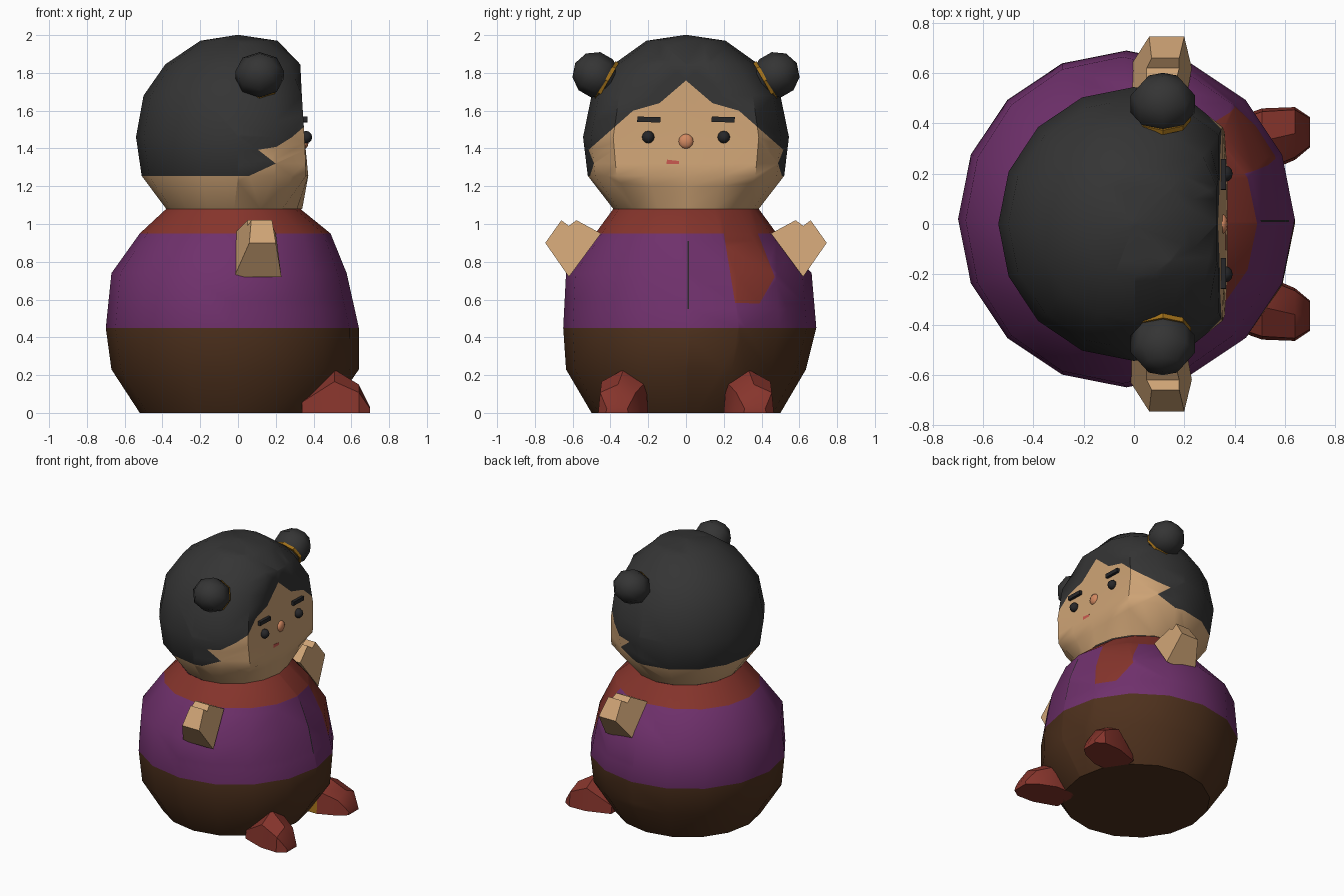
import bpy, bmesh, math
from mathutils import Vector, Matrix

if "Cube" in bpy.data.objects:
    bpy.data.objects.remove(bpy.data.objects["Cube"])

COLORS = dict(hair=(.035, .035, .035), skin=(.62, .37, .18), purple=(.16, .03, .15),
              brown=(.075, .03, .012), red=(.24, .035, .025), gold=(.35, .16, .01),
              dark=(.02, .02, .022), nose=(.65, .25, .12), mouth=(.6, .1, .08))
MATS = {}
for n, c in COLORS.items():
    MATS[n] = bpy.data.materials.new(n)
    MATS[n].diffuse_color = (*c, 1)


def make(name, bm, mats, smooth=None):
    me = bpy.data.meshes.new(name)
    bmesh.ops.recalc_face_normals(bm, faces=bm.faces)
    bm.to_mesh(me)
    bm.free()
    ob = bpy.data.objects.new(name, me)
    bpy.context.collection.objects.link(ob)
    for m in mats:
        me.materials.append(MATS[m])
    if smooth:
        bpy.ops.object.select_all(action='DESELECT')
        ob.select_set(True)
        bpy.context.view_layer.objects.active = ob
        bpy.ops.object.shade_smooth_by_angle(angle=math.radians(smooth))
    return ob


def loft(rings, closed=True, cap_start=False, cap_end=False):
    bm = bmesh.new()
    vs = [[bm.verts.new(p) for p in r] for r in rings]
    n = len(rings[0])
    for a, b in zip(vs, vs[1:]):
        for i in range(n if closed else n - 1):
            j = (i + 1) % n
            bm.faces.new((a[i], a[j], b[j], b[i]))
    if cap_start:
        bm.faces.new(vs[0])
    if cap_end:
        bm.faces.new(vs[-1])
    return bm


def ring(z, x0, x1, ry, cy=0, clamp=9, n=16):
    cx, rx = (x0 + x1) / 2, (x1 - x0) / 2
    return [(min(clamp, cx + rx * math.cos(2 * math.pi * i / n)),
             cy + ry * math.sin(2 * math.pi * i / n), z) for i in range(n)]


def cut(bm, co, no):
    """Score the front half of a mesh along a plane."""
    fs = [f for f in bm.faces if f.calc_center_median().x > -.02]
    geom = fs + list({e for f in fs for e in f.edges}) + list({v for f in fs for v in f.verts})
    bmesh.ops.bisect_plane(bm, geom=geom, plane_co=co, plane_no=no, dist=1e-5)


def score_front(bm, pts, close=True):
    for a, b in zip(pts, pts[1:] + pts[:1] if close else pts[1:]):
        cut(bm, (0, *a), (0, b[1] - a[1], a[0] - b[0]))


def inside(p, poly):
    r = False
    for a, b in zip(poly, poly[1:] + poly[:1]):
        if (a[1] > p[1]) != (b[1] > p[1]) and p[0] < a[0] + (p[1] - a[1]) * (b[0] - a[0]) / (b[1] - a[1]):
            r = not r
    return r


def interp(t, pts):
    for (a, u), (b, v) in zip(pts, pts[1:]):
        if a <= t <= b:
            return u + (v - u) * (t - a) / (b - a)
    return pts[-1][1]


# Body: trousers, jacket and collar bands, with scarf tail and zip on the front
body = loft([ring(0, -.52, .48, .50), ring(.23, -.67, .64, .635), ring(.45, -.70, .64, .67, .02),
             ring(.74, -.67, .575, .65, .015), ring(.95, -.52, .49, .48), ring(1.08, -.38, .33, .385)],
            cap_start=True)
tail = [(.20, .95), (.38, .951), (.47, .72), (.39, .58), (.26, .581)]
fastener = [(.008, .55), (.008, .91), (.016, .91), (.016, .55)]
score_front(body, tail)
score_front(body, fastener)
for f in body.faces:
    c = f.calc_center_median()
    f.material_index = 0 if c.z < .45 else 1 if c.z < .95 else 2
    if c.x > 0 and inside((c.y, c.z), tail):
        f.material_index = 2
    if c.x > 0 and inside((c.y, c.z), fastener):
        f.material_index = 3
make("body", body, ["brown", "purple", "red", "dark"], 45)

# Head: round with a flattened face, hairline scored into the surface
head = loft([ring(1.08, -.38, .34, .385), ring(1.255, -.51, .51, .52, clamp=.372),
             ring(1.46, -.54, .54, .545, clamp=.352), ring(1.68, -.50, .50, .50, clamp=.338),
             ring(1.845, -.385, .385, .385, clamp=.33), ring(1.97, -.20, .21, .21),
             ring(2.0, -.01, .01, .01)], cap_end=True)
fringe = [(0, 1.76), (.14, 1.64), (.28, 1.60), (.53, 1.38)]
side = [(1.255, .06), (1.32, .20), (1.39, .11), (1.46, .11)]
score_front(head, fringe, False)
score_front(head, [(-y, z) for y, z in fringe], False)
for (z0, x0), (z1, x1) in zip(side[:2], side[1:3]):
    cut(head, (x0, 0, z0), (z1 - z0, 0, x0 - x1))
cut(head, (0, 0, 1.32), (0, 0, 1))
cut(head, (0, 0, 1.39), (0, 0, 1))
for f in head.faces:
    c = f.calc_center_median()
    skin = c.z < 1.255 or (c.x > 0 and c.z < interp(abs(c.y), fringe) and c.x > interp(c.z, side))
    f.material_index = 0 if skin else 1
make("head", head, ["skin", "hair"], 50)


def ball(name, loc, scale, mat, seg=12, rot=None, smooth=60):
    bm = bmesh.new()
    m = Matrix.Translation(loc) @ (rot or Matrix()) @ Matrix.Diagonal((*scale, 1))
    bmesh.ops.create_uvsphere(bm, u_segments=seg, v_segments=max(5, seg // 2), radius=1, matrix=m)
    return make(name, bm, [mat], smooth)


def box(name, loc, size, mat, tilt=0):
    bm = bmesh.new()
    m = Matrix.Translation(loc) @ Matrix.Rotation(tilt, 4, 'X') @ Matrix.Diagonal((*size, 1))
    bmesh.ops.create_cube(bm, size=1, matrix=m)
    return make(name, bm, [mat])


for s, tag in ((-1, "right"), (1, "left")):
    # Eyes and brows
    ball("eye_" + tag, (.36, s * .2, 1.46), (.033, .033, .033), "dark")
    box("brow_" + tag, (.352, s * .197, 1.553), (.03, .122, .028), "dark", -.03)

    # Hair buns with gold bands
    rot = Vector((0, s * .87, .5)).to_track_quat('Z', 'Y').to_matrix().to_4x4()
    ball("bun_" + tag, (.115, s * .478, 1.79), (.135, .122, .125), "hair", 8, rot, 50)
    bm = bmesh.new()
    bmesh.ops.create_cone(bm, cap_ends=True, segments=8, radius1=.112, radius2=.112, depth=.02,
                          matrix=Matrix.Translation((.115, s * .42, 1.76)) @ rot)
    make("bun_band_" + tag, bm, ["gold"])

    # Hands: faceted mitts, each profile point has (y, z, x back, x front)
    prof = [(.45, .95, -.02, .20), (.62, .72, -.02, .23), (.745, .90, .06, .20),
            (.66, 1.02, .07, .18), (.62, .99, .05, .18), (.58, 1.02, .05, .17)]
    make("hand_" + tag, loft([[(p[k], s * p[0], p[1]) for p in prof] for k in (2, 3)],
                             cap_start=True, cap_end=True), ["skin"])

    # Feet: splayed domed shoes, (x, y centre, half width, height)
    half = [(-1, 0), (-.9, .72), (0, 1), (.9, .72), (1, 0)]
    foot = loft([[(x, s * yc + u * w, v * h) for u, v in half] for x, yc, w, h in
                 ((.34, .30, .10, .08), (.51, .33, .13, .23), (.64, .36, .105, .15), (.70, .365, .06, .03))],
                cap_start=True, cap_end=True)
    for f in foot.faces:
        c = f.calc_center_median()
        f.material_index = int(s > 0 and c.y < .24 and c.x < .55)
    make("foot_" + tag, foot, ["red", "gold"], 35)

# Nose and mouth
ball("nose", (.352, 0, 1.437), (.022, .04, .04), "nose")
box("mouth", (.36, -.07, 1.325), (.012, .065, .024), "mouth", -.12)

for m in bpy.data.materials:
    if m.users and not m.is_grease_pencil:
        m.use_nodes = True
        m.node_tree.nodes["Principled BSDF"].inputs["Base Color"].default_value = m.diffuse_color
